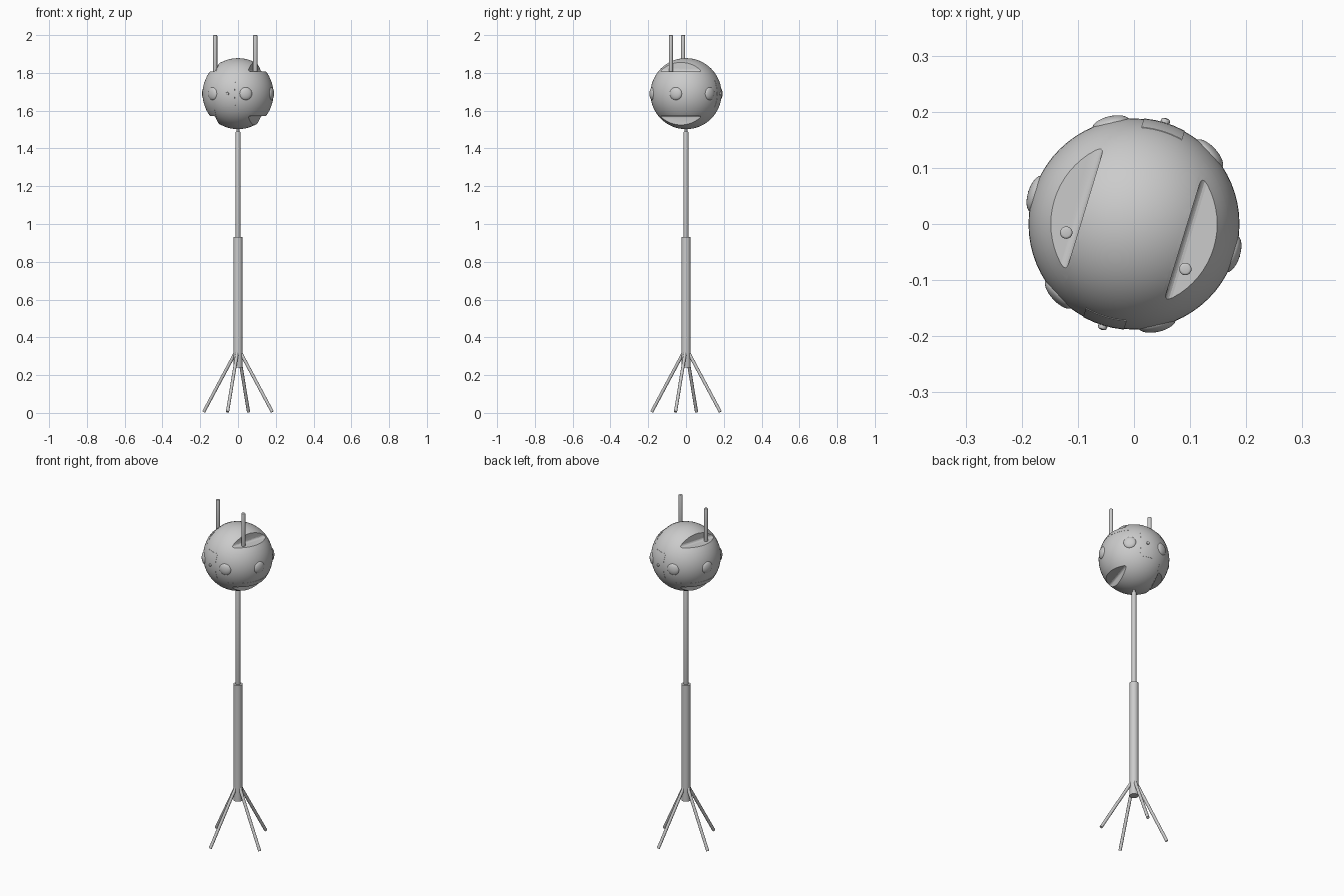
import bpy
import math
from mathutils import Matrix, Vector

cube = bpy.data.objects.get("Cube")
if cube:
    bpy.data.objects.remove(cube, do_unlink=True)

grey = bpy.data.materials.new("light grey")
grey.use_nodes = True
COLOUR = (0.6, 0.6, 0.6, 1)
grey.diffuse_color = COLOUR
grey.node_tree.nodes["Principled BSDF"].inputs["Base Color"].default_value = COLOUR

RADIUS, CENTRE = 0.188, 1.69
TURN = Matrix.Rotation(math.radians(-17), 4, 'Z')
HEAD = Matrix.Translation((0, 0, CENTRE)) @ TURN
UP = Vector((0, 0, 1))


def finish(name, place=None, smooth=True):
    ob = bpy.context.object
    ob.name = ob.data.name = name
    ob.data.materials.clear()
    ob.data.materials.append(grey)
    bpy.context.view_layer.update()
    if place:
        ob.data.transform(place @ ob.matrix_world)
        ob.matrix_world = Matrix()
    if smooth:
        bpy.ops.object.shade_smooth_by_angle(angle=math.radians(35))
    return ob


def rod(name, start, end, radius, place=Matrix(), sides=24, tip=0):
    start, end = Vector(start), Vector(end)
    axis = end - start
    bpy.ops.mesh.primitive_cylinder_add(vertices=sides, radius=radius, depth=axis.length)
    ob = bpy.context.object
    if tip:
        edges = ob.modifiers.new("round ends", 'BEVEL')
        edges.width, edges.segments = tip, 3
        bpy.ops.object.modifier_apply(modifier=edges.name)
    turn = UP.rotation_difference(axis).to_matrix().to_4x4()
    return finish(name, place @ Matrix.Translation((start + end) / 2) @ turn)


def ball(name, radius, segments=64):
    bpy.ops.mesh.primitive_uv_sphere_add(segments=segments, ring_count=segments // 2, radius=radius)
    return finish(name)


def block(low, high, fillet=0):
    """Box between two corners, optionally with softened edges."""
    low, high = Vector(low), Vector(high)
    bpy.ops.mesh.primitive_cube_add(size=1)
    ob = bpy.context.object
    ob.name = "cutter"
    ob.hide_render = True
    size = high - low
    ob.data.transform(Matrix.Translation((low + high) / 2) @ Matrix.Diagonal((*size, 1)))
    if fillet:
        mod = ob.modifiers.new("fillet", 'BEVEL')
        mod.width, mod.segments = fillet, 4
        bpy.ops.object.modifier_apply(modifier=mod.name)
    return ob


def carve(ob, cutter, operation='DIFFERENCE'):
    mod = ob.modifiers.new("carve", 'BOOLEAN')
    mod.operation, mod.object, mod.solver = operation, cutter, 'EXACT'
    bpy.context.view_layer.objects.active = ob
    bpy.ops.object.modifier_apply(modifier=mod.name)
    bpy.data.objects.remove(cutter, do_unlink=True)


def settle(ob, place):
    bpy.ops.object.select_all(action='DESELECT')
    ob.select_set(True)
    bpy.context.view_layer.objects.active = ob
    ob.data.transform(place)
    bpy.ops.object.shade_smooth_by_angle(angle=math.radians(30))


def corner(x_from, z_from, sx, sz, fillet=0):
    """Block filling one of the four upper or lower side corners."""
    xs = sorted((sx * x_from, sx * 0.4))
    zs = sorted((sz * z_from, sz * 0.4))
    return block((xs[0], -0.3, zs[0]), (xs[1], 0.3, zs[1]), fillet)


# Spherical head with four side notches, each edged by a thin trim
CORNERS = [(sx, sz) for sx in (-1, 1) for sz in (-1, 1)]
head = ball("head", RADIUS)
for sx, sz in CORNERS:
    carve(head, corner(0.091, 0.117, sx, sz, 0.012))
settle(head, HEAD)

for sx, sz in CORNERS:
    trim = ball("notch_trim", RADIUS + 0.001)
    carve(trim, corner(0.085, 0.085, sx, sz), 'INTERSECT')
    carve(trim, corner(0.091, 0.117, sx, sz, 0.012))
    settle(trim, HEAD)

# Six domed lenses round the equator
for i in range(6):
    around = Matrix.Rotation(math.radians(60 * i), 4, 'Z')
    bpy.ops.mesh.primitive_uv_sphere_add(segments=32, ring_count=16, radius=1)
    bulge = Matrix.Translation((RADIUS - 0.006, 0, 0)) @ Matrix.Diagonal((0.015, 0.034, 0.034, 1))
    finish("lens", HEAD @ around @ bulge)

# Front and back cover panels, each with a small knob
for side in (-1, 1):
    panel = ball("cover_panel", RADIUS + 0.001)
    ys = sorted((side * 0.1, side * 0.3))
    carve(panel, block((-0.038, ys[0], -0.075), (0.038, ys[1], 0.075)), 'INTERSECT')
    settle(panel, HEAD)
    rod("panel_knob", (0, side * 0.18, 0), (0, side * 0.196, 0), 0.008, HEAD, 16, 0.003)

# Two upright antennas standing in the upper notches
for sx in (-1, 1):
    rod("antenna", (sx * 0.111, -0.05, 0.11), (sx * 0.111, -0.05, 2 - CENTRE),
        0.011, HEAD, 24, 0.004)

# Telescopic pole
rod("mount_neck", (0, 0, 1.47), (0, 0, 1.52), 0.007)
rod("upper_pole", (0, 0, 0.9), (0, 0, 1.49), 0.0125, tip=0.004)
rod("lower_pole", (0, 0, 0.24), (0, 0, 0.93), 0.024, sides=32)

# Four splayed legs
for i in range(4):
    around = TURN @ Matrix.Rotation(math.radians(90 * i), 4, 'Z')
    rod("leg", (0.014, 0, 0.32), (0.19, 0, 0.005), 0.0085, around, 16)
